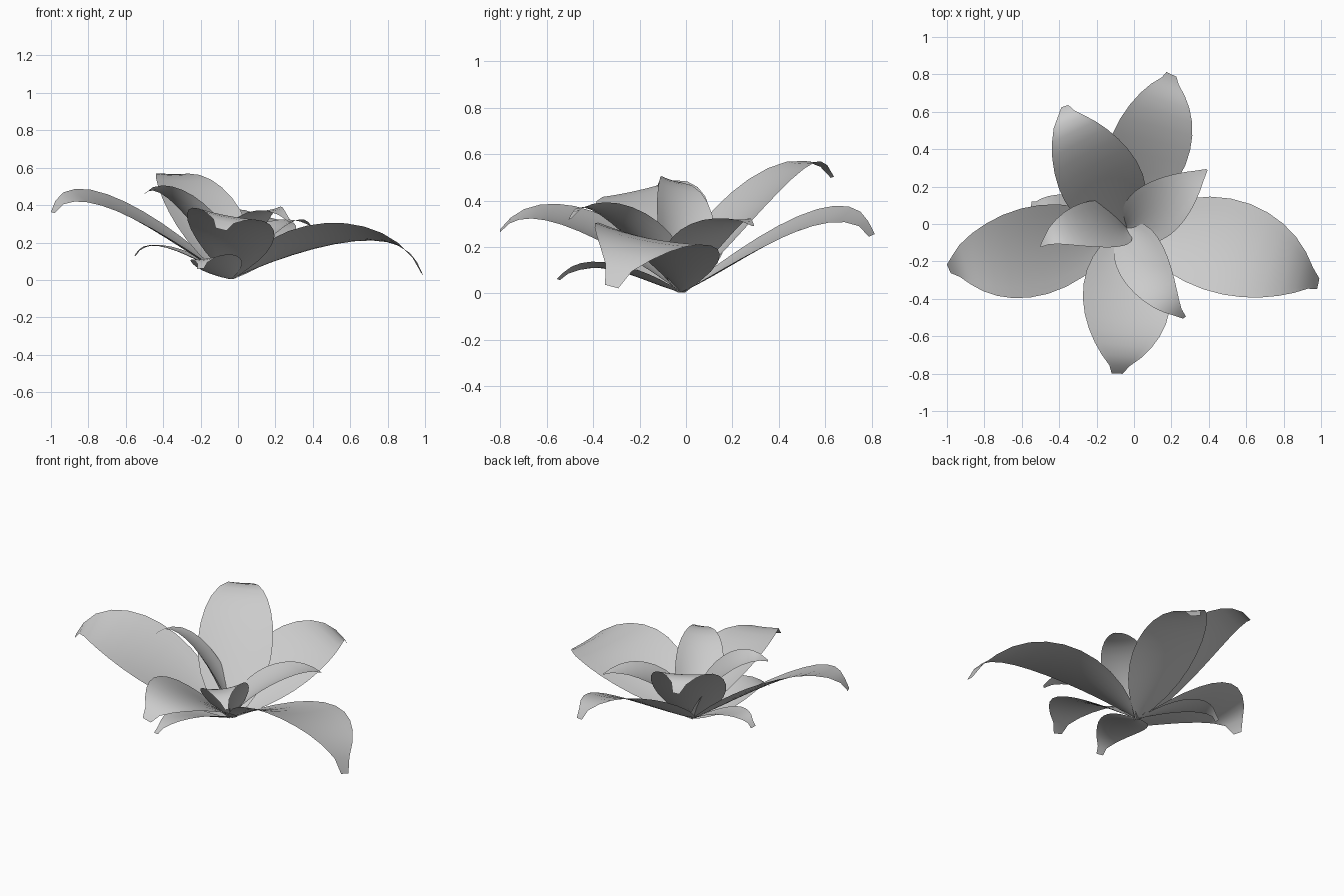
import bpy, math
from mathutils import Vector, Matrix
from mathutils.geometry import interpolate_bezier

if "Cube" in bpy.data.objects:
    bpy.data.objects.remove(bpy.data.objects["Cube"])

# One pale grey for the whole flower
GREY = (0.6, 0.6, 0.6, 1)
mat = bpy.data.materials.new("pale_grey")
mat.use_nodes = True
mat.diffuse_color = GREY
mat.node_tree.nodes["Principled BSDF"].inputs["Base Color"].default_value = GREY

BASE = Vector((-0.04, -0.02, 0.005))
ROWS, COLS = 13, 8


def petal(name, rise, crest, tip, half_width, roll, cup, blunt, fullness=1.0):
    """Sweep a cupped cross-section along a drooping midrib.
    Positive roll lifts the petal's left edge; low fullness broadens its base."""
    rib = interpolate_bezier(BASE, Vector(rise), Vector(crest), Vector(tip), ROWS)
    # a steady sideways direction, taken from the plan direction of the petal
    plan = Vector(tip) - BASE
    plan.z = 0
    side = Vector((0, 0, 1)).cross(plan.normalized())
    verts, faces = [], []
    for i, p in enumerate(rib):
        t = i / (ROWS - 1)
        along = (rib[min(i + 1, ROWS - 1)] - rib[max(i - 1, 0)]).normalized()
        across = (side - along * side.dot(along)).normalized()
        across = Matrix.Rotation(math.radians(roll), 3, along) @ across
        up = along.cross(across)
        w = half_width * math.sin(math.pi * t ** fullness)
        w = max(w, 0.015 if t < 0.5 else blunt)
        for j in range(COLS + 1):
            s = 2 * j / COLS - 1
            verts.append(p + across * (w * s) + up * (w * cup * (1 - t) * s * s))
    for i in range(ROWS - 1):
        for j in range(COLS):
            a = i * (COLS + 1) + j
            faces.append((a, a + COLS + 1, a + COLS + 2, a + 1))
    mesh = bpy.data.meshes.new(name)
    mesh.from_pydata(verts, [], faces)
    mesh.materials.append(mat)
    mesh.shade_smooth()
    obj = bpy.data.objects.new(name, mesh)
    bpy.context.collection.objects.link(obj)


# Large outer petals
petal("left_petal", (.3, -.06, .22), (.85, -.2, .39), (.985, -.32, .03), .26, -11, .18, .03, .88)
petal("right_petal", (-.35, -.12, .19), (-.88, -.2, .63), (-.99, -.24, .36), .245, -13, .18, .025, .9)
petal("back_left_petal", (0, .25, .13), (.19, .68, .5), (.2, .8, .25), .22, 14, .15, .03, .88)
petal("back_right_petal", (-.1, .12, .19), (-.36, .5, .76), (-.37, .63, .5), .22, 1, .2, .02, .78)
petal("front_petal", (-.04, -.25, .2), (-.04, -.65, .48), (-.09, -.8, .27), .24, -11, .2, .03, .88)

# Small inner petals
petal("inner_front_petal", (.02, -.12, .2), (.12, -.4, .5), (.27, -.5, .32), .14, 8, .4, .01, .75)
petal("inner_left_petal", (.05, 0, .17), (.25, .18, .4), (.39, .29, .29), .15, 0, .35, .005, .8)
petal("inner_right_petal", (-.1, -.02, .2), (-.38, .02, .6), (-.5, -.12, .46), .14, 17, .4, .005, .72)

# Low small leaves beneath
petal("low_right_leaf", (-.2, .05, .1), (-.48, .1, .27), (-.55, .1, .13), .09, 0, .2, .02, .9)
petal("low_front_leaf", (-.1, -.15, .03), (-.16, -.42, .2), (-.2, -.55, .06), .13, 8, .3, .02, .8)
